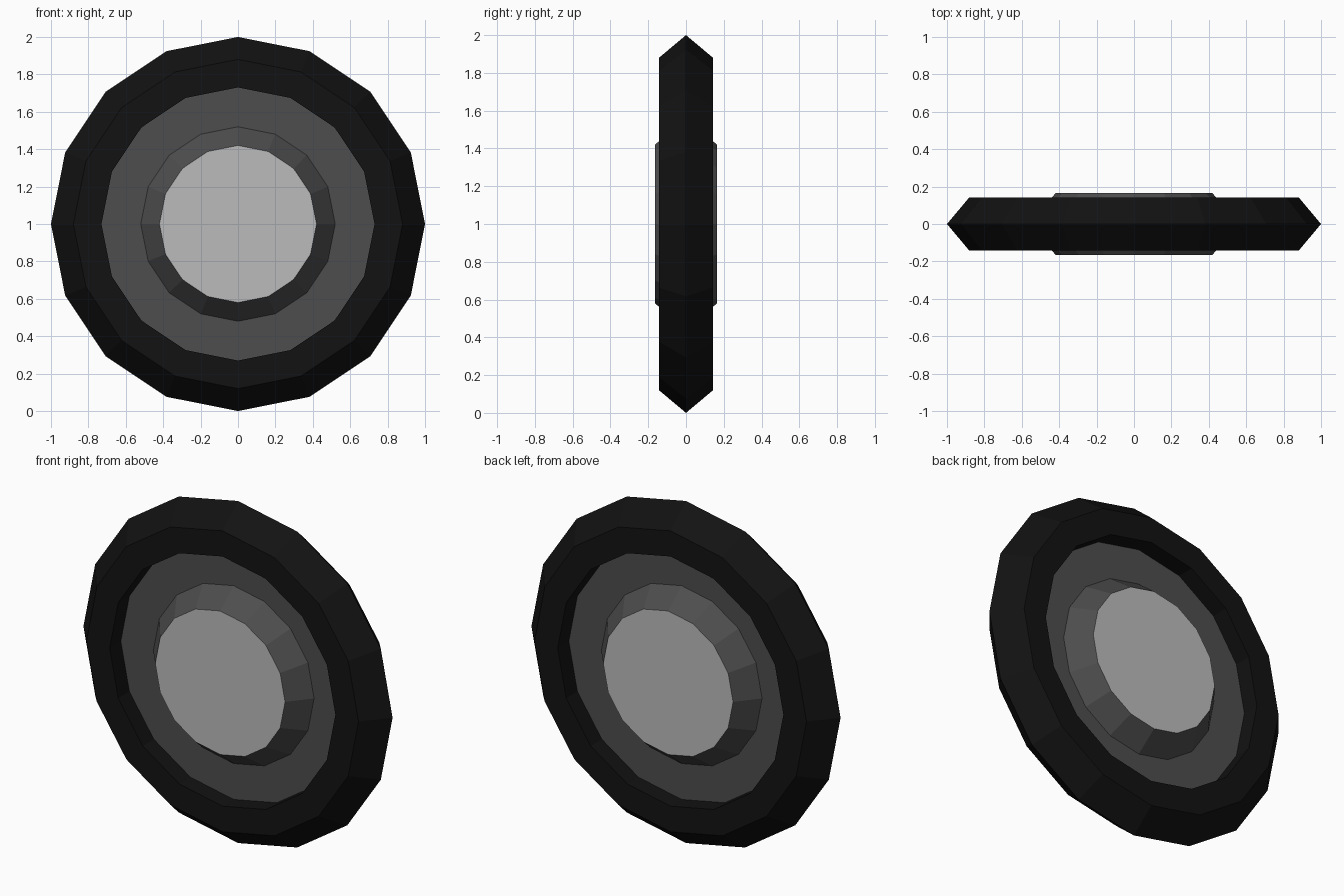
import bpy, bmesh, math

if "Cube" in bpy.data.objects:
    bpy.data.objects.remove(bpy.data.objects["Cube"])

SIDES = 16


def material(name, v):
    m = bpy.data.materials.new(name)
    m.diffuse_color = (v, v, v, 1)
    m.use_nodes = True
    m.node_tree.nodes["Principled BSDF"].inputs["Base Color"].default_value = m.diffuse_color
    return m


def lathe(name, profile, mat, cap=False):
    """Spin (radius, y) points around the wheel axle, optionally filling the last ring."""
    bm = bmesh.new()
    rings = []
    for r, y in profile:
        rings.append([bm.verts.new((r * math.cos(2 * math.pi * i / SIDES), y,
                                    1 + r * math.sin(2 * math.pi * i / SIDES)))
                      for i in range(SIDES)])
    for a, b in zip(rings, rings[1:]):
        for i in range(SIDES):
            j = (i + 1) % SIDES
            # winding faces outward for profiles running from -y to +y
            bm.faces.new((a[i], b[i], b[j], a[j]))
    if cap:
        bm.faces.new(rings[-1])
    me = bpy.data.meshes.new(name)
    bm.to_mesh(me)
    bm.free()
    me.materials.append(mat)
    ob = bpy.data.objects.new(name, me)
    bpy.context.collection.objects.link(ob)
    return ob


def mirror_y(ob):
    m = ob.modifiers.new("both_sides", 'MIRROR')
    m.use_axis = (False, True, False)
    m.use_mirror_merge = False


rubber = material("rubber", 0.006)
dark_metal = material("dark_metal", 0.075)
light_metal = material("light_metal", 0.5)

# Tyre with ridged tread and straight inner walls
lathe("tyre", [(.73, -.04), (.73, -.143), (.88, -.143), (1, 0),
               (.88, .143), (.73, .143), (.73, .04)], rubber)

# Recessed rim disc rising into the bevelled hub, on both sides
rim = lathe("rim", [(.42, -.165), (.52, -.04), (.73, -.04)], dark_metal)
# Flat hub cap
hub = lathe("hub_cap", [(.42, -.165)], light_metal, cap=True)

# Make every front face look towards -y, then mirror to the back
for ob in (rim, hub):
    for p in ob.data.polygons:
        if p.normal.y > 0:
            p.flip()
    mirror_y(ob)

# Point the tyre faces out of the rubber
tyre = bpy.data.objects["tyre"]
bm = bmesh.new()
bm.from_mesh(tyre.data)
bm.normal_update()
side = [f for f in bm.faces if f.normal.y < -.99 and f.calc_center_median().y < -.1]
if not side:
    bmesh.ops.reverse_faces(bm, faces=bm.faces[:])
bm.to_mesh(tyre.data)
bm.free()
